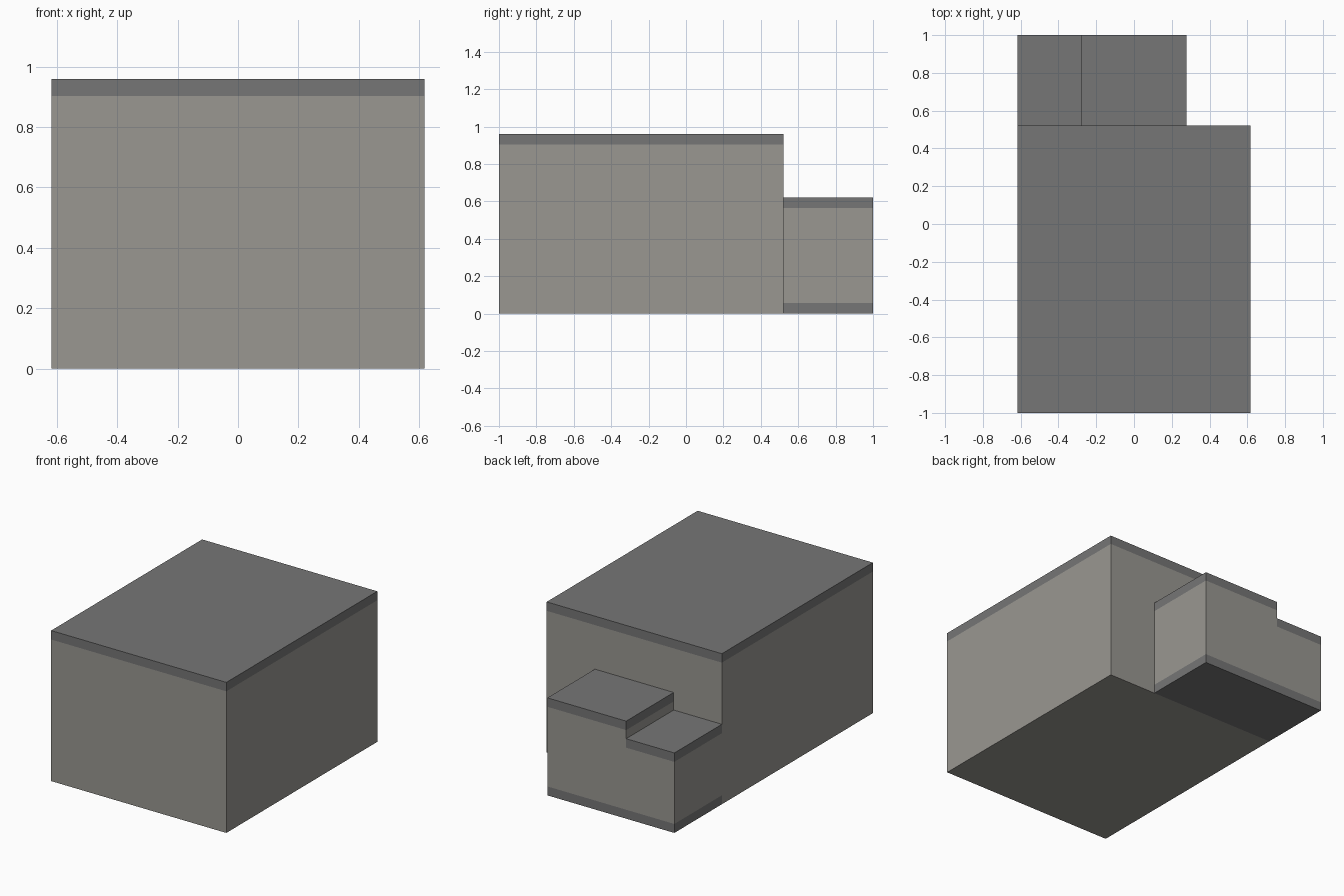
import bpy, bmesh

if "Cube" in bpy.data.objects:
    bpy.data.objects.remove(bpy.data.objects["Cube"])

X, SPLIT, INNER = 0.618, 0.278, -0.278   # half width, annex right edge, annex step
FRONT, JOIN, BACK = -1.0, 0.521, 1.0     # depth positions
MAIN_H, HIGH_H, LOW_H = 0.96, 0.622, 0.51
T = 0.057                                # slab thickness


def material(name, rgb):
    m = bpy.data.materials.new(name)
    m.diffuse_color = (*rgb, 1.0)
    m.use_nodes = True
    m.node_tree.nodes["Principled BSDF"].inputs["Base Color"].default_value = m.diffuse_color
    return m


wall = material("wall_grey", (0.32, 0.31, 0.285))
slab = material("slab_grey", (0.18, 0.18, 0.18))


def extrude_profile(name, points, y0, y1, mat):
    """Extrude an x-z outline from y0 to y1."""
    bm = bmesh.new()
    face = bm.faces.new([bm.verts.new((x, y0, z)) for x, z in points])
    res = bmesh.ops.extrude_face_region(bm, geom=[face])
    verts = [g for g in res["geom"] if isinstance(g, bmesh.types.BMVert)]
    bmesh.ops.translate(bm, verts=verts, vec=(0, y1 - y0, 0))
    bmesh.ops.recalc_face_normals(bm, faces=bm.faces)
    mesh = bpy.data.meshes.new(name)
    bm.to_mesh(mesh)
    bm.free()
    mesh.materials.append(mat)
    obj = bpy.data.objects.new(name, mesh)
    bpy.context.collection.objects.link(obj)


def box(name, x0, x1, y0, y1, z0, z1, mat):
    extrude_profile(name, [(x0, z0), (x1, z0), (x1, z1), (x0, z1)], y0, y1, mat)


# Main block and its roof slab
box("main_walls", -X, X, FRONT, JOIN, 0, MAIN_H - T, wall)
box("main_roof", -X, X, FRONT, JOIN, MAIN_H - T, MAIN_H, slab)

# Stepped annex walls at the back
extrude_profile("annex_walls", [
    (-X, T), (SPLIT, T), (SPLIT, HIGH_H - T), (INNER, HIGH_H - T),
    (INNER, LOW_H - T), (-X, LOW_H - T)], JOIN, BACK, wall)

# Annex floor and its two roof levels
box("annex_floor", -X, SPLIT, JOIN, BACK, 0, T, slab)
box("annex_high_roof", INNER, SPLIT, JOIN, BACK, HIGH_H - T, HIGH_H, slab)
box("annex_low_roof", -X, INNER, JOIN, BACK, LOW_H - T, LOW_H, slab)
